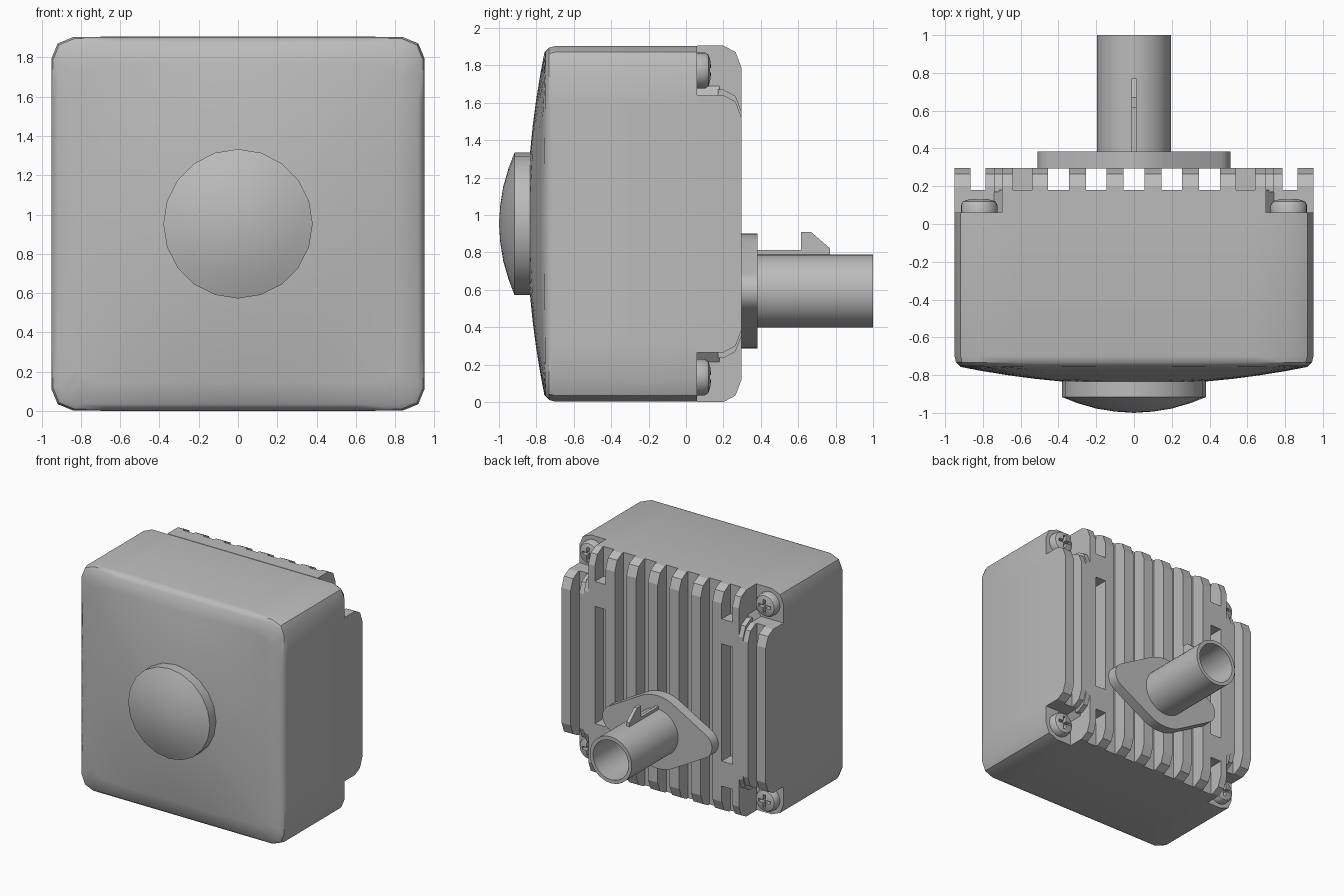
import bpy
import bmesh
from math import cos, sin, pi

if "Cube" in bpy.data.objects:
    bpy.data.objects.remove(bpy.data.objects["Cube"], do_unlink=True)

grey = bpy.data.materials.new("housing grey")
grey.use_nodes = True
GREY = (0.5, 0.5, 0.5, 1)
grey.diffuse_color = GREY
grey.node_tree.nodes["Principled BSDF"].inputs["Base Color"].default_value = GREY

HALF = 0.95      # half width of the housing
MID = 0.953      # height of its centre
TOP = 2 * MID
smooth_parts = []


def loft(name, rings, closed=False, smooth=False):
    """Skin rings of points; a one-point ring makes a tip."""
    bm = bmesh.new()
    loops = [[bm.verts.new(p) for p in ring] for ring in rings]
    pairs = list(zip(loops, loops[1:]))
    if closed:
        pairs.append((loops[-1], loops[0]))
    for a, b in pairs:
        n = len(a)
        for i in range(n):
            j = (i + 1) % n
            if len(b) == 1:
                bm.faces.new((a[i], a[j], b[0]))
            else:
                bm.faces.new((a[i], a[j], b[j], b[i]))
    if not closed:
        for end in (loops[0], loops[-1]):
            if len(end) > 2:
                bm.faces.new(end)
    bmesh.ops.recalc_face_normals(bm, faces=bm.faces)
    mesh = bpy.data.meshes.new(name)
    bm.to_mesh(mesh)
    bm.free()
    mesh.materials.append(grey)
    obj = bpy.data.objects.new(name, mesh)
    bpy.context.collection.objects.link(obj)
    if smooth:
        smooth_parts.append(obj)
    return obj


def prism_y(name, outline, y0, y1):
    return loft(name, [[(x, y, z) for x, z in outline] for y in (y0, y1)])


def prism_x(name, outline, x0, x1):
    return loft(name, [[(x, y, z) for y, z in outline] for x in (x0, x1)])


def lathe(name, profile, cx, cz, sides, closed=False):
    """Turn (radius, y) points about an axis along y."""
    rings = []
    for r, y in profile:
        count = sides if r else 1
        rings.append([(cx + r * sin(2 * pi * i / count), y,
                       cz + r * cos(2 * pi * i / count)) for i in range(count)])
    return loft(name, rings, closed, smooth=True)


# Front housing: rounded box with a gently bulging face
def rounded_square(half, radius, steps=8):
    c = half - radius
    pts = []
    for k in range(4):
        a0 = k * pi / 2
        sx, sz = (1, 1, -1, -1)[k], (1, -1, -1, 1)[k]
        corner = [(sx * c + radius * cos(pi / 2 - a0 - t * pi / 4),
                   sz * c + radius * sin(pi / 2 - a0 - t * pi / 4)) for t in range(3)]
        pts += corner
        # points along the straight side that follows
        ex, ez = corner[-1]
        dx, dz = ((0, -1), (-1, 0), (0, 1), (1, 0))[k]
        for i in range(1, steps):
            d = 2 * c * i / steps
            pts.append((ex + dx * d, ez + dz * d))
    return pts


def bulge(x, z):
    u, v = x / HALF, z / HALF
    return -0.75 - 0.1 * (1 - u * u) * (1 - v * v)


rim = rounded_square(HALF, 0.11)
rings = [[(x, y, z + MID) for x, z in rim] for y in (0.06, -0.70)]
rings.append([(x * 0.992, -0.732, z * 0.992 + MID) for x, z in rim])
for s in (0.965, 0.85, 0.7, 0.55, 0.4, 0.25, 0.1):
    rings.append([(x * s, bulge(x * s, z * s), z * s + MID) for x, z in rim])
rings.append([(0, bulge(0, 0), MID)])
loft("front_housing", rings, smooth=True)

# Domed lens
lathe("lens", [(0.38, -0.80), (0.38, -0.917), (0.30, -0.948), (0.2, -0.977),
               (0.1, -0.993), (0, -1.0)], 0, MID, 20)

# Heat sink base with chamfered corner pockets
IN_X, OUT_X, IN_Z, OUT_Z = 0.70, 0.74, MID - 0.22, MID - 0.265
quarter = [(IN_X, MID), (IN_X, MID - 0.215), (OUT_X, MID - 0.265), (HALF, MID - 0.265)]
base = []
for sx, sz, order in ((1, 1, 1), (1, -1, -1), (-1, -1, 1), (-1, 1, -1)):
    base += [(sx * x, MID + sz * z) for x, z in quarter[::order]]
prism_y("heat_sink_base", base, 0.06, 0.18)


# Cooling fins with rounded ends
def fin(name, x0, x1, end):
    top = [(0.17, 0), (0.20, 0), (0.265, 0.035), (0.297, 0.12)]
    outline = [(y, end + d) for y, d in top]
    outline += [(y, TOP - end - d) for y, d in reversed(top)]
    prism_x(name, outline, x0, x1)


fin_rows = [("inner_fin", 0.055, 0.145, 0), ("middle_fin", 0.255, 0.345, 0),
            ("outer_fin", 0.455, 0.54, 0), ("border_fin", 0.64, IN_X, 0),
            ("pocket_rib", IN_X, OUT_X, 0.235), ("short_fin", OUT_X, 0.785, 0.265),
            ("edge_fin", 0.865, HALF, 0.265)]
for side, sx in (("left", 1), ("right", -1)):
    for name, x0, x1, end in fin_rows:
        fin(f"{side}_{name}", sx * x0, sx * x1, end)
    # Bridges that leave a long slot between the outer fins
    for level, z0, z1 in (("lower", 0.25, 0.46), ("upper", TOP - 0.46, TOP - 0.25)):
        prism_x(f"{side}_{level}_bridge",
                [(0.17, z0), (0.297, z0), (0.297, z1), (0.17, z1)], sx * 0.54, sx * 0.64)

# Corner screws with a cross recess
arm, w = 0.055, 0.012
cross = []
for k in range(4):
    c, s = round(cos(k * pi / 2)), round(sin(k * pi / 2))
    cross += [(x * c - z * s, x * s + z * c) for x, z in ((w, w), (w, arm), (-w, arm))]
for sx in (1, -1):
    for level, cz in (("lower", 0.133), ("upper", TOP - 0.133)):
        side = "left" if sx > 0 else "right"
        cx = sx * 0.82
        screw = lathe(f"{side}_{level}_screw",
                      [(0.097, 0.05), (0.097, 0.10), (0.085, 0.12), (0.05, 0.131), (0, 0.135)],
                      cx, cz, 20)
        cutter = prism_y("cross_cutter", [(cx + x, cz + z) for x, z in cross], 0.095, 0.2)
        cutter.hide_render = True
        cut = screw.modifiers.new("cross", "BOOLEAN")
        cut.operation = "DIFFERENCE"
        cut.object = cutter
        bpy.context.view_layer.objects.active = screw
        bpy.ops.object.modifier_apply(modifier=cut.name)
        bpy.data.objects.remove(cutter, do_unlink=True)

# Connector flange: lozenge with round ends
PORT_Z = 0.594
flange = []
tilt = 0.56      # half angle of the straight flanks
for cx, r, a0, a1 in ((0.40, 0.11, -pi / 2 + tilt, pi / 2 - tilt),
                      (0, 0.307, pi / 2 - tilt, pi / 2 + tilt),
                      (-0.40, 0.11, pi / 2 + tilt, 3 * pi / 2 - tilt),
                      (0, 0.307, 3 * pi / 2 - tilt, 3 * pi / 2 + tilt)):
    for i in range(9):
        a = a0 + (a1 - a0) * i / 8
        flange.append((cx + r * cos(a), PORT_Z + r * sin(a)))
smooth_parts.append(prism_y("connector_flange", flange, 0.295, 0.383))

# Hollow connector tube with closed bottom
lathe("connector_tube", [(0.195, 0.37), (0.195, 1.0), (0.165, 1.0), (0.165, 0.40), (0, 0.40)],
      0, PORT_Z, 32)

# Latch on top of the tube
prism_x("connector_latch", [(0.38, 0.77), (0.38, 0.812), (0.615, 0.812), (0.615, 0.908),
                            (0.67, 0.908), (0.77, 0.822), (0.77, 0.77)], -0.014, 0.014)

# Smooth the round parts, keeping hard edges
bpy.ops.object.select_all(action="DESELECT")
for obj in smooth_parts:
    obj.select_set(True)
bpy.context.view_layer.objects.active = smooth_parts[0]
bpy.ops.object.shade_smooth_by_angle(angle=pi / 5)
bpy.ops.object.select_all(action="DESELECT")
